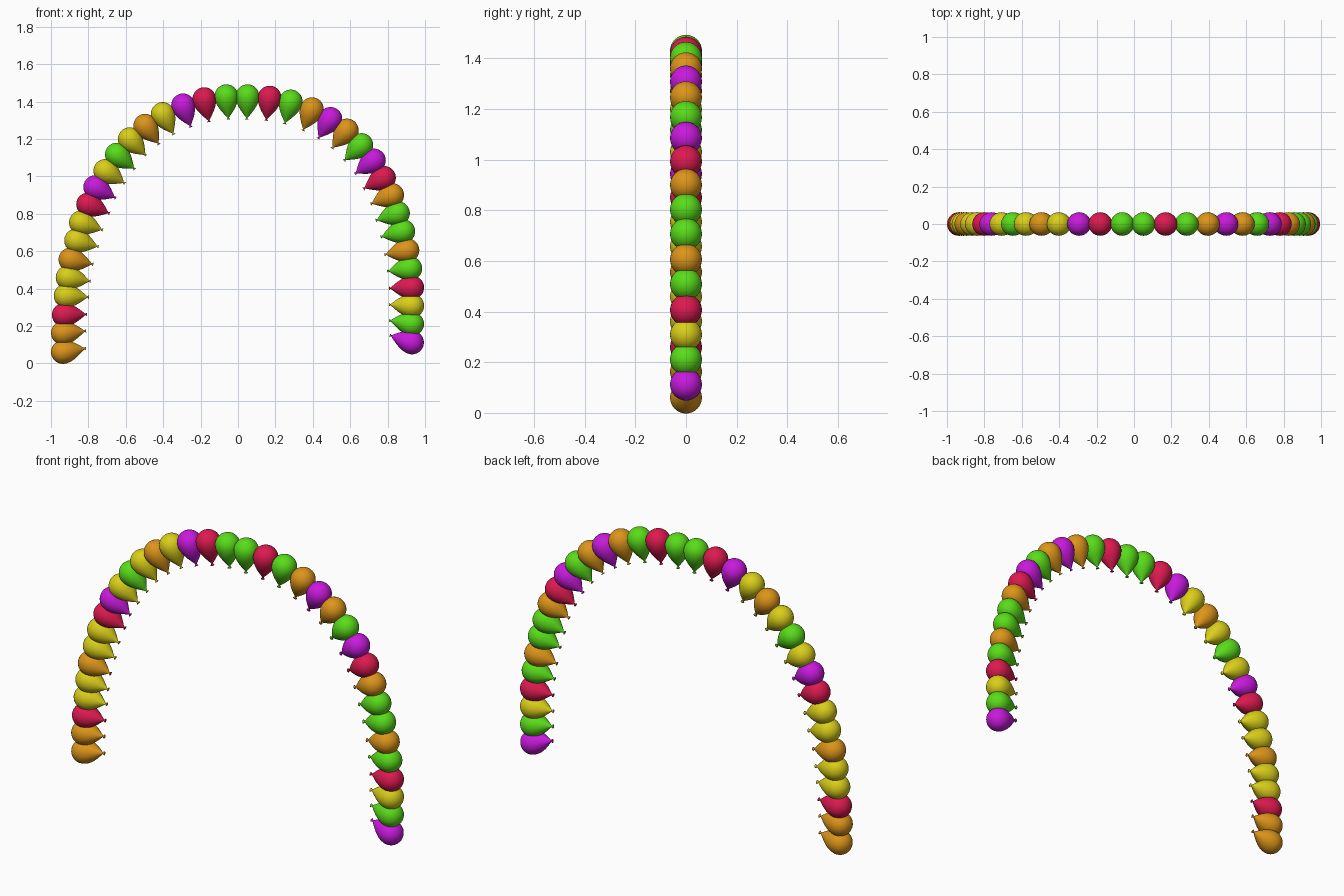
import bpy, bmesh
from math import pi, sin, cos, atan2, radians

if "Cube" in bpy.data.objects:
    bpy.data.objects.remove(bpy.data.objects["Cube"])

COLOURS = {
    "Y": ("yellow", (0.70, 0.62, 0.01, 1)),
    "O": ("orange", (0.72, 0.30, 0.01, 1)),
    "G": ("green", (0.10, 0.72, 0.01, 1)),
    "R": ("red", (0.72, 0.01, 0.08, 1)),
    "P": ("purple", (0.58, 0.01, 0.72, 1)),
}
ORDER = "OORYYOYYRPYGYOYPRGGRGOPOGPROGGOGRYGP"

# Balloon centres (x, z) along the arch, left foot to right foot
PATH = [(-.91, .065), (-.91, .165), (-.905, .26), (-.895, .36), (-.885, .455),
        (-.87, .55), (-.84, .65), (-.815, .745), (-.777, .84), (-.74, .93),
        (-.687, 1.015), (-.627, 1.10), (-.56, 1.18), (-.48, 1.25), (-.39, 1.31),
        (-.285, 1.355), (-.175, 1.387), (-.06, 1.402), (.05, 1.402), (.165, 1.395),
        (.275, 1.375), (.385, 1.335), (.48, 1.285), (.565, 1.225), (.64, 1.15),
        (.705, 1.07), (.757, .98), (.80, .89), (.83, .795), (.858, .70),
        (.88, .60), (.895, .505), (.905, .405), (.905, .31), (.905, .215), (.905, .12)]
# Extra upward tilt of the balloons near each foot, in degrees
TILT_LEFT = [11, 8, 5, 3]
TILT_RIGHT = [18, 9, 4, 2]

R = 0.063      # balloon radius
MID = 0.09     # distance from the crown to the balloon centre


def balloon_profile():
    """(radius, z) from round crown (top) down to the knot."""
    pts = [(R * sin(a * pi / 16), MID - R * (1 - cos(a * pi / 16))) for a in range(9)]
    for i in range(1, 11):
        t = i / 10.5
        pts.append((R * cos(t * pi / 2), MID - R - t * 0.12))
    z = pts[-1][1]
    return pts + [(0.004, z - 0.003), (0.010, z - 0.011), (0, z - 0.010)]


def balloon_mesh(name, colour):
    bm = bmesh.new()
    verts = [bm.verts.new((r, 0, z)) for r, z in balloon_profile()]
    edges = [bm.edges.new(p) for p in zip(verts, verts[1:])]
    bmesh.ops.spin(bm, geom=verts + edges, cent=(0, 0, 0), axis=(0, 0, 1),
                   angle=2 * pi, steps=32, use_merge=True)
    bmesh.ops.remove_doubles(bm, verts=bm.verts, dist=1e-5)
    bmesh.ops.recalc_face_normals(bm, faces=bm.faces)
    for f in bm.faces:
        f.smooth = True
    mesh = bpy.data.meshes.new(name + "_balloon")
    bm.to_mesh(mesh)
    bm.free()
    mat = bpy.data.materials.new(name)
    mat.diffuse_color = colour
    mat.use_nodes = True
    mat.node_tree.nodes["Principled BSDF"].inputs["Base Color"].default_value = mat.diffuse_color
    mesh.materials.append(mat)
    return mesh


meshes = {k: balloon_mesh(*v) for k, v in COLOURS.items()}

# Balloons: crown outward, knot inward, square to the arch
n = len(PATH)
for i, (x, z) in enumerate(PATH):
    a, b = PATH[max(i - 2, 0)], PATH[min(i + 2, n - 1)]
    angle = -atan2(b[1] - a[1], b[0] - a[0])
    if i < len(TILT_LEFT):
        angle -= radians(TILT_LEFT[i])
    if n - 1 - i < len(TILT_RIGHT):
        angle += radians(TILT_RIGHT[n - 1 - i])
    ob = bpy.data.objects.new(f"balloon_{i + 1:02d}", meshes[ORDER[i]])
    ob.location = (x, 0, z)
    ob.rotation_euler = (0, angle, 0)
    bpy.context.collection.objects.link(ob)
